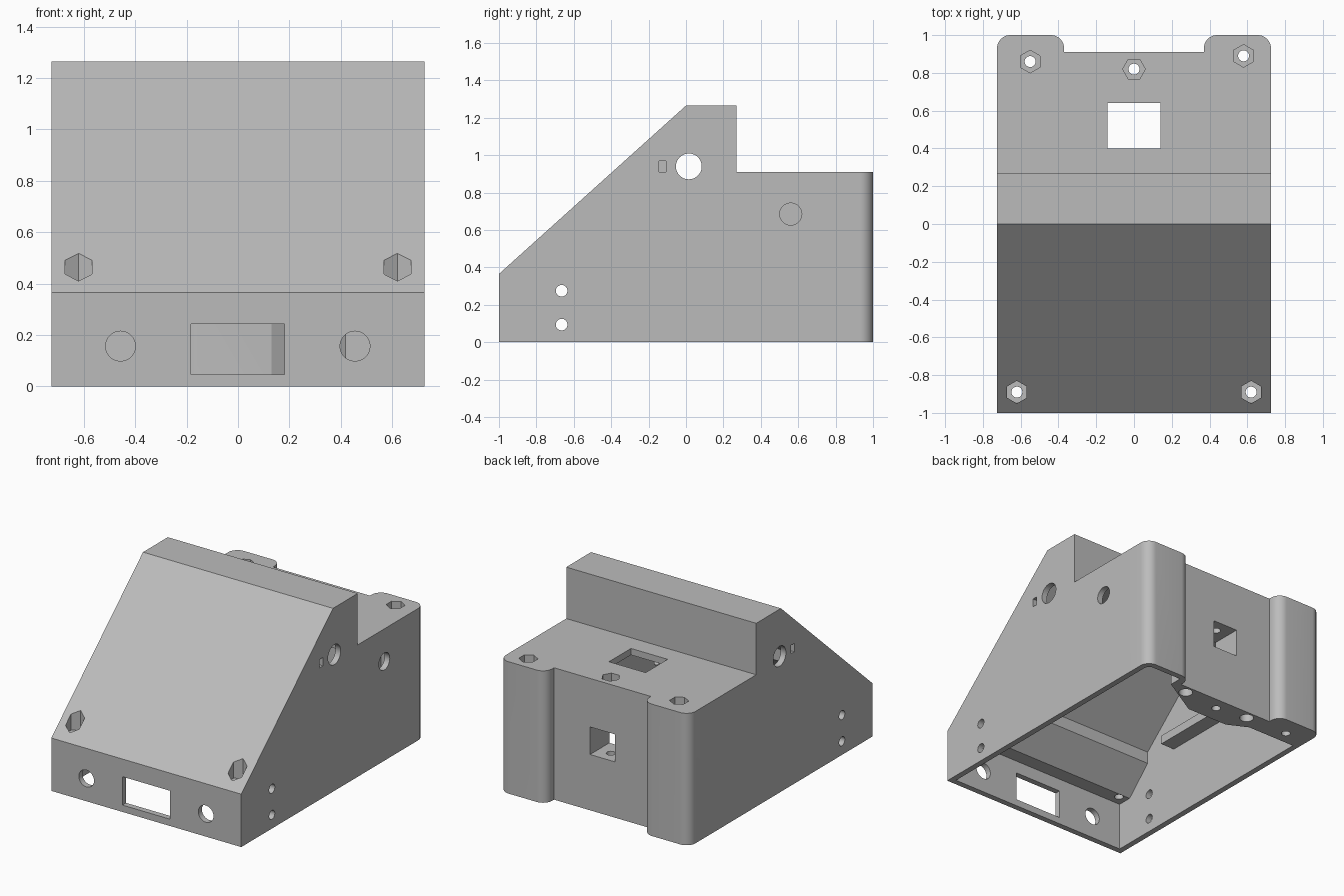
import bpy, bmesh, math
from mathutils import Vector

if "Cube" in bpy.data.objects:
    bpy.data.objects.remove(bpy.data.objects["Cube"], do_unlink=True)

grey = bpy.data.materials.new("light_grey")
grey.use_nodes = True
grey.diffuse_color = (0.5, 0.5, 0.5, 1)
grey.node_tree.nodes["Principled BSDF"].inputs["Base Color"].default_value = (0.5, 0.5, 0.5, 1)


def prism(name, pts, lo, hi, axis):
    """Extrude a flat outline along an axis. Points are yz, xz or xy for axis x, y, z."""
    place = {"x": lambda a, b, t: (t, a, b),
             "y": lambda a, b, t: (a, t, b),
             "z": lambda a, b, t: (a, b, t)}[axis]
    bm = bmesh.new()
    face = bm.faces.new([bm.verts.new(place(a, b, lo)) for a, b in pts])
    out = bmesh.ops.extrude_face_region(bm, geom=[face])
    verts = [g for g in out["geom"] if isinstance(g, bmesh.types.BMVert)]
    bmesh.ops.translate(bm, verts=verts, vec=Vector(place(0, 0, hi - lo)))
    bmesh.ops.recalc_face_normals(bm, faces=bm.faces[:])
    mesh = bpy.data.meshes.new(name)
    bm.to_mesh(mesh)
    bm.free()
    ob = bpy.data.objects.new(name, mesh)
    bpy.context.collection.objects.link(ob)
    mesh.materials.append(grey)
    return ob


def ring(a, b, r, n=48, turn=0.0):
    return [(a + r * math.cos(turn + math.tau * i / n),
             b + r * math.sin(turn + math.tau * i / n)) for i in range(n)]


def rect(a0, a1, b0, b1):
    return [(a0, b0), (a1, b0), (a1, b1), (a0, b1)]


def arc(a, b, r, start, end, n=10):
    return [(a + r * math.cos(math.radians(start + (end - start) * i / n)),
             b + r * math.sin(math.radians(start + (end - start) * i / n))) for i in range(n + 1)]


def combine(target, tool, operation="DIFFERENCE"):
    mod = target.modifiers.new("cut", "BOOLEAN")
    mod.operation, mod.solver, mod.object = operation, "EXACT", tool
    bpy.context.view_layer.objects.active = target
    bpy.ops.object.modifier_apply(modifier=mod.name)
    bpy.data.objects.remove(tool, do_unlink=True)


# Outer body: side profile trimmed by a plan with two rounded rear lobes
W, R = 0.725, 0.07
body = prism("housing", [(-1, 0), (-1, 0.365), (0, 1.265), (0.27, 1.265),
                         (0.27, 0.91), (1, 0.91), (1, 0)], -W, W, "x")
right_lobe = arc(W - R, 1 - R, R, 0, 90) + arc(0.37 + R, 1 - R, R, 90, 180) + [(0.37, 0.91)]
left_lobe = [(-x, y) for x, y in reversed(right_lobe)]
plan = [(-W - 0.1, -1.1), (W + 0.1, -1.1), (W + 0.1, 0.8), (W, 0.8)] + right_lobe \
    + left_lobe + [(-W, 0.8), (-W - 0.1, 0.8)]
combine(body, prism("plan", plan, -0.1, 1.5, "z"), "INTERSECT")

# Cavity: thin walls, thick lip at the foot of the slope, solid block at the back
cavity = prism("cavity", [(-0.96, -0.1), (-0.96, 0.33), (-0.86, 0.33), (-0.68, 0.51),
                          (-0.68, 0.593), (0.013, 1.217), (0.225, 1.217), (0.225, 0.865),
                          (0.96, 0.865), (0.96, -0.1)], -0.685, 0.685, "x")
room = [(-0.8, -1.1), (0.8, -1.1), (0.8, 0.8), (0.685, 0.8)] + arc(0.645, 0.92, 0.04, 0, 90, 6) \
    + [(0.42, 0.96), (0.42, 0.87), (0.13, 0.70), (-0.18, 0.70), (-0.32, 0.77), (-0.8, 0.77)]
combine(cavity, prism("room", room, -0.2, 1.4, "z"), "INTERSECT")

# Solid left in the cavity: nut boss in the rear corner and a ledge on one side wall
combine(cavity, prism("boss", rect(0.46, 0.8, 0.78, 1.1), 0.78, 1.0, "z"))
combine(cavity, prism("ledge", rect(-0.8, -0.58, -0.42, 0.15), 0.50, 0.56, "z"))
combine(body, cavity)

# Screw holes with hexagonal nut pockets: x, y, pocket floor, turn
for x, y, floor, turn in [(-0.62, -0.89, 0.38, 30), (0.62, -0.89, 0.38, 30),
                          (-0.55, 0.86, 0.85, 30), (0.58, 0.89, 0.85, 30),
                          (0, 0.82, 0.85, 0)]:
    combine(body, prism("screw", ring(x, y, 0.029, 32), -0.2, 1.4, "z"))
    combine(body, prism("nut", ring(x, y, 0.06, 6, math.radians(turn)), floor, 1.4, "z"))

# Blind holes under the back block
for x in (-0.23, 0.28):
    combine(body, prism("pocket", ring(x, 0.85, 0.045), -0.1, 0.15, "z"))

# Front panel: window and two round holes
combine(body, prism("window", rect(-0.182, 0.18, 0.047, 0.243), -1.1, -0.9, "y"))
for x in (-0.457, 0.455):
    combine(body, prism("front_hole", ring(x, 0.157, 0.058), -1.1, -0.9, "y"))

# Back cable tunnel and top opening
combine(body, prism("tunnel", rect(-0.095, 0.095, 0.385, 0.575), 0.65, 1.1, "y"))
combine(body, prism("top_opening", rect(-0.14, 0.14, 0.40, 0.64), 0.8, 1.0, "z"))

# Side holes: pivot and screw holes on both sides, small slots, one extra hole
combine(body, prism("pivot", ring(0.015, 0.94, 0.069), -1, 1, "x"))
for z in (0.275, 0.094):
    combine(body, prism("side_screw", ring(-0.665, z, 0.031, 32), -1, 1, "x"))
for x0, x1 in ((-0.8, -0.695), (0.695, 0.8)):
    combine(body, prism("slot", rect(-0.145, -0.108, 0.91, 0.968), x0, x1, "x"))
combine(body, prism("side_hole", ring(0.56, 0.685, 0.059), 0.6, 0.9, "x"))

# Smooth round parts, keep edges sharp
bpy.ops.object.select_all(action="DESELECT")
body.select_set(True)
bpy.context.view_layer.objects.active = body
bpy.ops.object.shade_smooth_by_angle(angle=math.radians(30))
